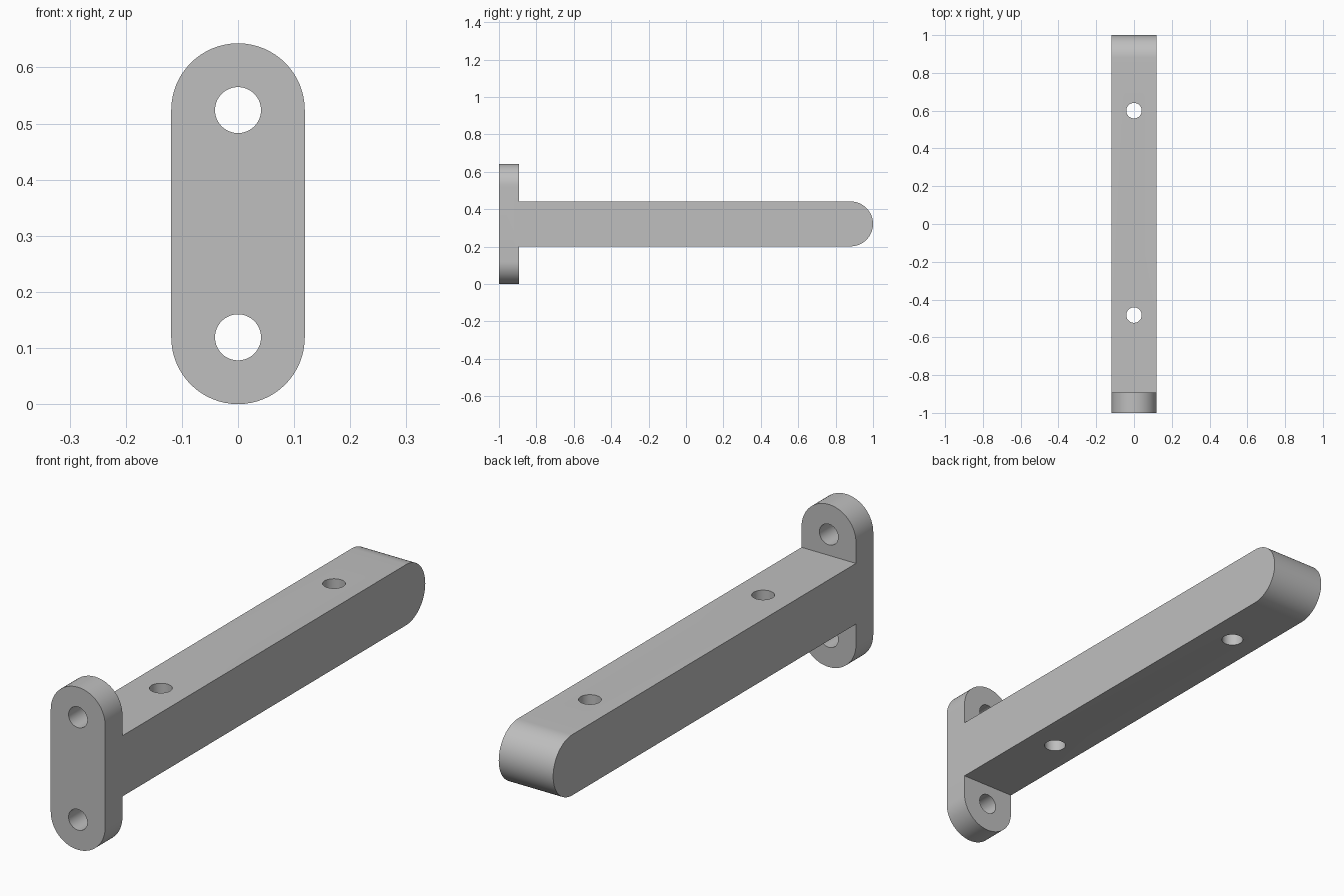
import bpy, bmesh
from math import sin, cos, pi, radians
from mathutils import Matrix, Vector

cube = bpy.data.objects.get("Cube")
if cube:
    bpy.data.objects.remove(cube, do_unlink=True)

HALF_W = 0.119       # half width of plate and arm
MID_Z = 0.3215       # arm centre height
PLATE_BACK = -0.892
HOLE_R = 0.041
SEGS = 32

grey = bpy.data.materials.new("plain grey")
grey.use_nodes = True
colour = (0.52, 0.52, 0.52, 1)
grey.diffuse_color = colour
grey.node_tree.nodes["Principled BSDF"].inputs["Base Color"].default_value = colour


def arc(cx, cz, r, start, end):
    """Points along an arc, angles in units of pi."""
    return [(cx + r * cos(pi * (start + (end - start) * i / SEGS)),
             cz + r * sin(pi * (start + (end - start) * i / SEGS)))
            for i in range(SEGS + 1)]


def extrude(name, points, direction):
    """Solid made by extruding a closed outline of 3D points."""
    bm = bmesh.new()
    face = bm.faces.new([bm.verts.new(p) for p in points])
    result = bmesh.ops.extrude_face_region(bm, geom=[face], use_keep_orig=True)
    verts = [g for g in result["geom"] if isinstance(g, bmesh.types.BMVert)]
    bmesh.ops.translate(bm, vec=Vector(direction), verts=verts)
    bmesh.ops.recalc_face_normals(bm, faces=bm.faces)
    mesh = bpy.data.meshes.new(name)
    bm.to_mesh(mesh)
    bm.free()
    mesh.materials.append(grey)
    ob = bpy.data.objects.new(name, mesh)
    bpy.context.collection.objects.link(ob)
    return ob


def combine(target, other, operation):
    """Apply a boolean and remove the helper."""
    bpy.context.view_layer.objects.active = target
    mod = target.modifiers.new("boolean", "BOOLEAN")
    mod.operation, mod.solver, mod.object = operation, "EXACT", other
    bpy.ops.object.modifier_apply(modifier=mod.name)
    bpy.data.objects.remove(other, do_unlink=True)


def drill(target, centre, rotation):
    bm = bmesh.new()
    bmesh.ops.create_cone(bm, cap_ends=True, segments=2 * SEGS, radius1=HOLE_R,
                          radius2=HOLE_R, depth=0.5,
                          matrix=Matrix.Translation(centre) @ rotation)
    mesh = bpy.data.meshes.new("hole_cutter")
    bm.to_mesh(mesh)
    bm.free()
    mesh.materials.append(grey)
    cutter = bpy.data.objects.new("hole_cutter", mesh)
    cutter.hide_render = True
    bpy.context.collection.objects.link(cutter)
    combine(target, cutter, "DIFFERENCE")


# Mounting plate with rounded ends
top_z = 2 * MID_Z - HALF_W
outline = arc(0, top_z, HALF_W, 0, 1) + arc(0, HALF_W, HALF_W, 1, 2)
bracket = extrude("mounting_bracket", [(x, -1, z) for x, z in outline],
                  (0, PLATE_BACK + 1, 0))

# Arm with a rounded tip
half_h = 0.12
outline = arc(1 - half_h, MID_Z, half_h, -0.5, 0.5)
outline += [(PLATE_BACK, MID_Z + half_h), (PLATE_BACK, MID_Z - half_h)]
arm = extrude("arm", [(-HALF_W, y, z) for y, z in outline], (2 * HALF_W, 0, 0))
combine(bracket, arm, "UNION")

# Screw holes through the plate, then upright holes through the arm
for z in (HALF_W, top_z):
    drill(bracket, (0, -1, z), Matrix.Rotation(pi / 2, 4, "X"))
for y in (-0.482, 0.6):
    drill(bracket, (0, y, MID_Z), Matrix.Identity(4))

bpy.ops.object.select_all(action="DESELECT")
bracket.select_set(True)
bpy.context.view_layer.objects.active = bracket
bpy.ops.object.shade_smooth_by_angle(angle=radians(30))
